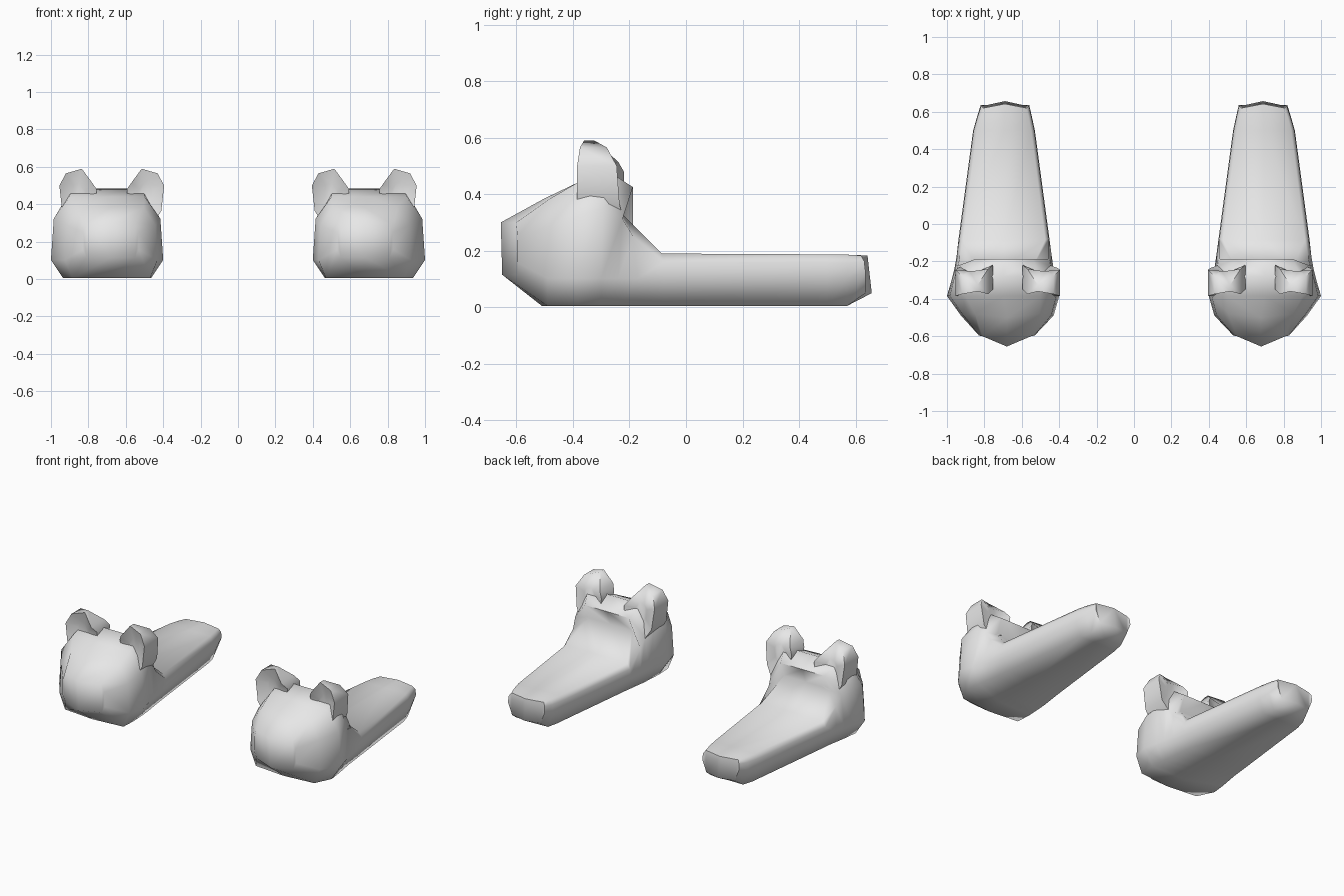
import bpy
import bmesh

cube = bpy.data.objects.get("Cube")
if cube:
    bpy.data.objects.remove(cube, do_unlink=True)

grey = bpy.data.materials.new("plain_grey")
grey.use_nodes = True
grey.diffuse_color = (0.8, 0.8, 0.8, 1)
grey.node_tree.nodes["Principled BSDF"].inputs["Base Color"].default_value = (0.8, 0.8, 0.8, 1)


def loft(name, rings, side):
    """Skin a row of equal-length point rings and cap both ends; side flips x."""
    bm = bmesh.new()
    rows = [[bm.verts.new((side * x, y, z)) for x, y, z in ring] for ring in rings]
    n = len(rows[0])
    for a, b in zip(rows, rows[1:]):
        for i in range(n):
            j = (i + 1) % n
            bm.faces.new((a[i], a[j], b[j], b[i]))
    caps = [bm.faces.new(rows[0]), bm.faces.new(rows[-1])]
    bmesh.ops.triangulate(bm, faces=caps)
    bmesh.ops.recalc_face_normals(bm, faces=bm.faces[:])
    mesh = bpy.data.meshes.new(name)
    bm.to_mesh(mesh)
    bm.free()
    mesh.materials.append(grey)
    ob = bpy.data.objects.new(name, mesh)
    bpy.context.collection.objects.link(ob)
    bpy.ops.object.select_all(action='DESELECT')
    ob.select_set(True)
    bpy.context.view_layer.objects.active = ob
    bpy.ops.object.shade_smooth_by_angle(angle=1.3)


def section(y, x_in, x_out, sole_inset, sole_z, top_y, top_inset, top_z, bulge=0.0):
    """Ring of four levels (y, inset, z): sole, side, shoulder, top; bulge pushes the middle."""
    side_z = sole_z / 2 + .1
    levels = [(y, sole_inset, sole_z), (y, 0, side_z),
              (y + (top_y - y) * .3, top_inset * .15, side_z + (top_z - side_z) * .65),
              (top_y, top_inset, top_z)]
    outer = [(x_out - inset, ly, z) for ly, inset, z in levels]
    inner = [(x_in + inset, ly, z) for ly, inset, z in reversed(levels)]
    mid = (x_in + x_out) / 2
    return outer + [(mid, top_y + bulge, top_z)] + inner + [(mid, y + bulge, sole_z)]


# Slipper sections from the toe to the heel
body = [
    section(-.595, .53, .83, .02, .115, -.60, .02, .30, -.055),
    section(-.49, .43, .925, .04, .005, -.48, .075, .385, -.02),
    section(-.385, .40, 1.0, .065, .005, -.385, .10, .44),
    # crown, lip over the opening and the recess under it
    section(-.30, .42, .975, .05, .005, -.28, .085, .485),
    section(-.24, .43, .96, .045, .005, -.188, .11, .425),
    section(-.17, .44, .948, .045, .005, -.225, .10, .33),
    # open foot bed and heel
    section(-.08, .452, .938, .045, .005, -.085, .023, .19),
    section(.50, .53, .86, .035, .005, .50, .02, .187),
    section(.57, .545, .84, .035, .005, .57, .018, .186),
    section(.635, .56, .82, .03, .05, .62, .015, .183, .022),
]

# Ear outline facing forward (x, z), with the depth of its front and back edges
ear = [(.765, .36), (.755, .48), (.78, .515), (.835, .59), (.92, .565),
       (.955, .50), (.94, .365), (.90, .30)]
front_y = [-.33, -.35, -.375, -.36, -.375, -.385, -.385, -.385]
back_y = [-.22, -.22, -.24, -.325, -.28, -.245, -.235, -.22]
body_centre = .675


def shrunk(ring, y):
    """Smaller copy of a ring, laid flat at depth y."""
    cx = sum(p[0] for p in ring) / len(ring)
    cz = sum(p[2] for p in ring) / len(ring)
    return [(cx + (x - cx) * .4, y, cz + (z - cz) * .4) for x, _, z in ring]


def ear_rings(flip):
    """Dished front, rim and domed back; flip = -1 gives the ear on the inner side."""
    def rim(depths):
        return [(body_centre + flip * (x - body_centre), y, z)
                for (x, z), y in zip(ear, depths)]
    front, back = rim(front_y), rim(back_y)
    return [shrunk(front, -.345), front, back, shrunk(back, -.25)]


# The pair is mirrored across the middle
for label, side in (("left", 1), ("right", -1)):
    loft(label + "_slipper_body", body, side)
    loft(label + "_slipper_outer_ear", ear_rings(1), side)
    loft(label + "_slipper_inner_ear", ear_rings(-1), side)
